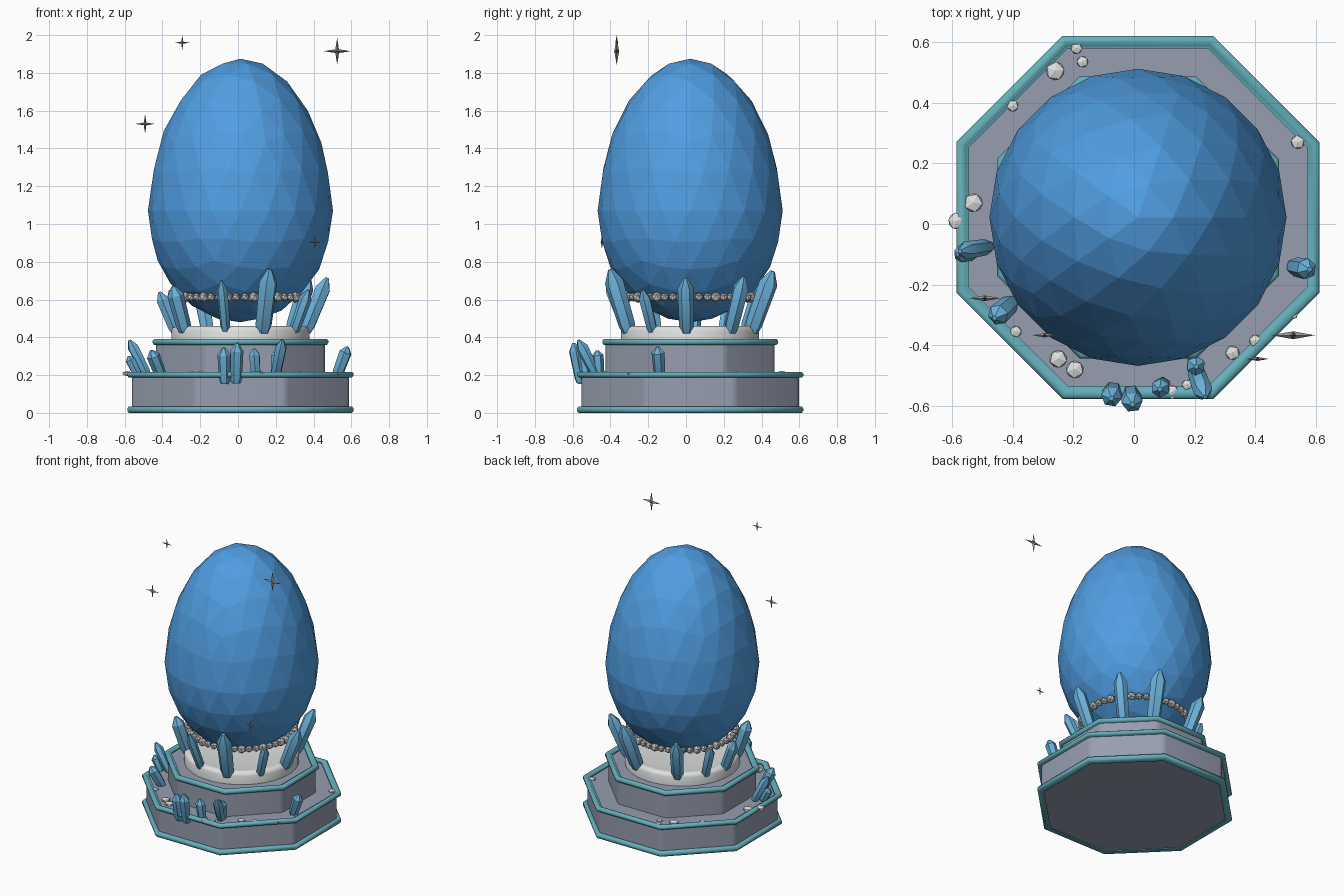
import bpy, bmesh, math, random
from mathutils import Vector, Matrix

random.seed(4)
if "Cube" in bpy.data.objects:
    bpy.data.objects.remove(bpy.data.objects["Cube"])

CX, CY = 0.013, 0.022   # axis of the egg and plinth


def material(name, r, g, b):
    m = bpy.data.materials.new(name)
    m.use_nodes = True
    m.diffuse_color = (r, g, b, 1)
    node = next(n for n in m.node_tree.nodes if n.type == "BSDF_PRINCIPLED")
    node.inputs["Base Color"].default_value = (r, g, b, 1)
    node.inputs["Roughness"].default_value = 0.6
    return m


EGG = material("egg blue", 0.08, 0.34, 0.76)
CRYSTAL = material("crystal blue", 0.15, 0.45, 0.71)
TEAL = material("teal trim", 0.13, 0.43, 0.50)
STONE = material("grey stone", 0.31, 0.34, 0.43)
PALE = material("pale stone", 0.74, 0.75, 0.75)
SILVER = material("silver", 0.54, 0.53, 0.52)
DARK = material("dark metal", 0.30, 0.29, 0.28)


def finish(bm, name, mat, smooth=0):
    bmesh.ops.recalc_face_normals(bm, faces=bm.faces[:])
    me = bpy.data.meshes.new(name)
    bm.to_mesh(me)
    bm.free()
    me.materials.append(mat)
    ob = bpy.data.objects.new(name, me)
    bpy.context.collection.objects.link(ob)
    if smooth:
        bpy.ops.object.select_all(action="DESELECT")
        ob.select_set(True)
        bpy.context.view_layer.objects.active = ob
        bpy.ops.object.shade_smooth_by_angle(angle=math.radians(smooth))


def lathe(name, mat, profile, segs, closed=False, corner=0):
    """Sweep (apothem, z) points around the central axis, optionally rounding the corners."""
    bm = bmesh.new()
    k = 1 / math.cos(math.pi / segs)
    rings = []
    for r, z in profile:
        angles = [(i + 0.5) * math.tau / segs for i in range(segs)]
        rings.append([bm.verts.new((CX + r * k * math.cos(a), CY + r * k * math.sin(a), z))
                      for a in angles])
    pairs = list(zip(rings, rings[1:]))
    if closed:
        pairs.append((rings[-1], rings[0]))
    else:
        bm.faces.new(rings[0])
        bm.faces.new(rings[-1])
    for lo, hi in pairs:
        for i in range(segs):
            j = (i + 1) % segs
            bm.faces.new((lo[i], lo[j], hi[j], hi[i]))
    if corner:
        upright = [e for e in bm.edges if abs(e.verts[0].co.z - e.verts[1].co.z) > 0.05]
        bmesh.ops.bevel(bm, geom=upright, offset=corner, segments=3, profile=0.5, affect="EDGES")
    finish(bm, name, mat, 65)


def crystal(name, base, tip, radius):
    """Six-sided prism from base to a blunt pointed tip."""
    base, tip = Vector(base), Vector(tip)
    axis = tip - base
    rot = axis.to_track_quat("Z", "Y").to_matrix()
    bm = bmesh.new()
    rings = []
    for t, s in ((0, 0.7), (0.12, 0.9), (0.8, 1), (1, 0.25)):
        rings.append([bm.verts.new(base + axis * t + rot @ Vector(
            (radius * s * math.cos(i * math.tau / 6), radius * s * math.sin(i * math.tau / 6), 0)))
            for i in range(6)])
    for lo, hi in zip(rings, rings[1:]):
        for i in range(6):
            j = (i + 1) % 6
            bm.faces.new((lo[i], lo[j], hi[j], hi[i]))
    bm.faces.new(rings[0])
    bm.faces.new(rings[-1])
    finish(bm, name, CRYSTAL, 28)


def sparkle(name, centre, size):
    """Thin four-pointed star facing the front."""
    bm = bmesh.new()
    c = Vector(centre)
    rim = []
    for i in range(8):
        r = size if i % 2 == 0 else size * 0.19
        a = i * math.tau / 8
        rim.append(bm.verts.new(c + Vector((r * math.cos(a), 0, r * math.sin(a)))))
    for side in (-1, 1):
        hub = bm.verts.new(c + Vector((0, side * size * 0.18, 0)))
        for i in range(8):
            bm.faces.new((rim[i], rim[(i + 1) % 8], hub))
    finish(bm, name, DARK)


# Plinth tiers
lathe("lower_tier", STONE, [(0.575, 0.005), (0.575, 0.2)], 8, corner=0.02)
lathe("upper_tier", STONE, [(0.447, 0.19), (0.447, 0.375)], 8, corner=0.02)


# Moulded trims with a rounded double-stepped section
def trim(name, outer, z0, z1):
    h = z1 - z0
    lathe(name, TEAL, [(outer - 0.042, z0), (outer - 0.008, z0), (outer, z0 + h * 0.3),
                       (outer, z0 + h * 0.7), (outer - 0.008, z1), (outer - 0.026, z1),
                       (outer - 0.032, z1 - h * 0.25), (outer - 0.042, z1 - h * 0.3)], 8, closed=True)


trim("bottom_trim", 0.599, 0.0, 0.034)
trim("lower_tier_trim", 0.599, 0.188, 0.217)
trim("upper_tier_trim", 0.465, 0.36, 0.392)

# Round pedestal with a shallow dished top
lathe("pedestal", PALE, [(0.365, 0.37), (0.365, 0.435), (0.358, 0.452), (0.342, 0.46),
                         (0.32, 0.457), (0.28, 0.45)], 40)

# Faceted egg
bm = bmesh.new()
bmesh.ops.create_icosphere(bm, subdivisions=3, radius=1)
for v in bm.verts:
    z = v.co.z
    r = 0.49 * (1 - 0.05 * max(z, 0))
    v.co = (CX + v.co.x * r, CY + v.co.y * r, 1.07 + z * (0.805 if z > 0 else 0.59))
finish(bm, "egg", EGG)

# Bead chain around the egg
bm = bmesh.new()
COUNT = 46
for i in range(COUNT):
    a = i * math.tau / COUNT
    pos = Vector((CX + 0.34 * math.cos(a), CY + 0.34 * math.sin(a), 0.612))
    bmesh.ops.create_icosphere(bm, subdivisions=1, radius=0.03 if i % 3 == 0 else 0.024,
                               matrix=Matrix.Translation(pos))
finish(bm, "bead_chain", SILVER)

# Ring of crystals holding the egg: angle, tip radius, tip height, thickness
HOLDERS = [(-70, 0.45, 0.76, 0.05), (-35, 0.44, 0.65, 0.033), (-3, 0.46, 0.715, 0.044),
           (38, 0.46, 0.72, 0.044), (70, 0.465, 0.75, 0.05), (120, 0.45, 0.71, 0.044),
           (150, 0.43, 0.65, 0.034), (176, 0.43, 0.64, 0.036), (212, 0.42, 0.67, 0.044),
           (-103, 0.45, 0.70, 0.03)]
for n, (deg, r, z, w) in enumerate(HOLDERS):
    d = Vector((math.cos(math.radians(deg)), math.sin(math.radians(deg)), 0))
    origin = Vector((CX, CY, 0))
    crystal(f"holder_crystal_{n + 1}", origin + d * 0.345 + Vector((0, 0, 0.43)),
            origin + d * r + Vector((0, 0, z)), w)

# Small crystals on the lower tier: base point, tip point, thickness
SMALL = [((-0.07, -0.545, 0.155), (-0.075, -0.575, 0.345), 0.035),
         ((-0.01, -0.555, 0.16), (-0.005, -0.595, 0.37), 0.035),
         ((0.095, -0.53, 0.185), (0.085, -0.545, 0.34), 0.031),
         ((0.2, -0.475, 0.2), (0.235, -0.57, 0.385), 0.032),
         ((0.2, -0.46, 0.2), (0.205, -0.47, 0.33), 0.032),
         ((0.525, -0.14, 0.2), (0.58, -0.15, 0.35), 0.035),
         ((-0.405, -0.26, 0.19), (-0.46, -0.31, 0.33), 0.036),
         ((-0.48, -0.075, 0.2), (-0.575, -0.09, 0.385), 0.03),
         ((-0.53, -0.095, 0.2), (-0.58, -0.1, 0.3), 0.028)]
for n, (base, tip, w) in enumerate(SMALL):
    crystal(f"small_crystal_{n + 1}", base, tip, w)

# Flattened pebbles on the lower tier: x, y, radius
PEBBLES = [(-0.26, 0.505, 0.034), (-0.17, 0.535, 0.021), (-0.19, 0.58, 0.021), (-0.4, 0.39, 0.021),
           (0.54, 0.27, 0.025), (-0.53, 0.07, 0.034), (-0.585, 0.01, 0.031), (-0.25, -0.445, 0.032),
           (-0.195, -0.48, 0.032), (-0.39, -0.355, 0.021), (0.325, -0.425, 0.026),
           (0.4, -0.385, 0.022), (0.125, -0.555, 0.026), (0.175, -0.53, 0.019), (0.525, -0.3, 0.016)]
bm = bmesh.new()
for x, y, r in PEBBLES:
    m = (Matrix.Translation((x, y, 0.208)) @ Matrix.Diagonal((1, 1, 0.45, 1))
         @ Matrix.Rotation(random.uniform(0, 6), 4, "Z"))
    bmesh.ops.create_icosphere(bm, subdivisions=1, radius=r, matrix=m)
finish(bm, "pebbles", PALE)

# Floating sparkles
for n, (centre, size) in enumerate([((0.525, -0.367, 1.915), 0.072), ((-0.295, -0.367, 1.96), 0.04),
                                    ((-0.492, -0.245, 1.53), 0.052), ((0.407, -0.445, 0.905), 0.037)]):
    sparkle(f"sparkle_{n + 1}", centre, size)
